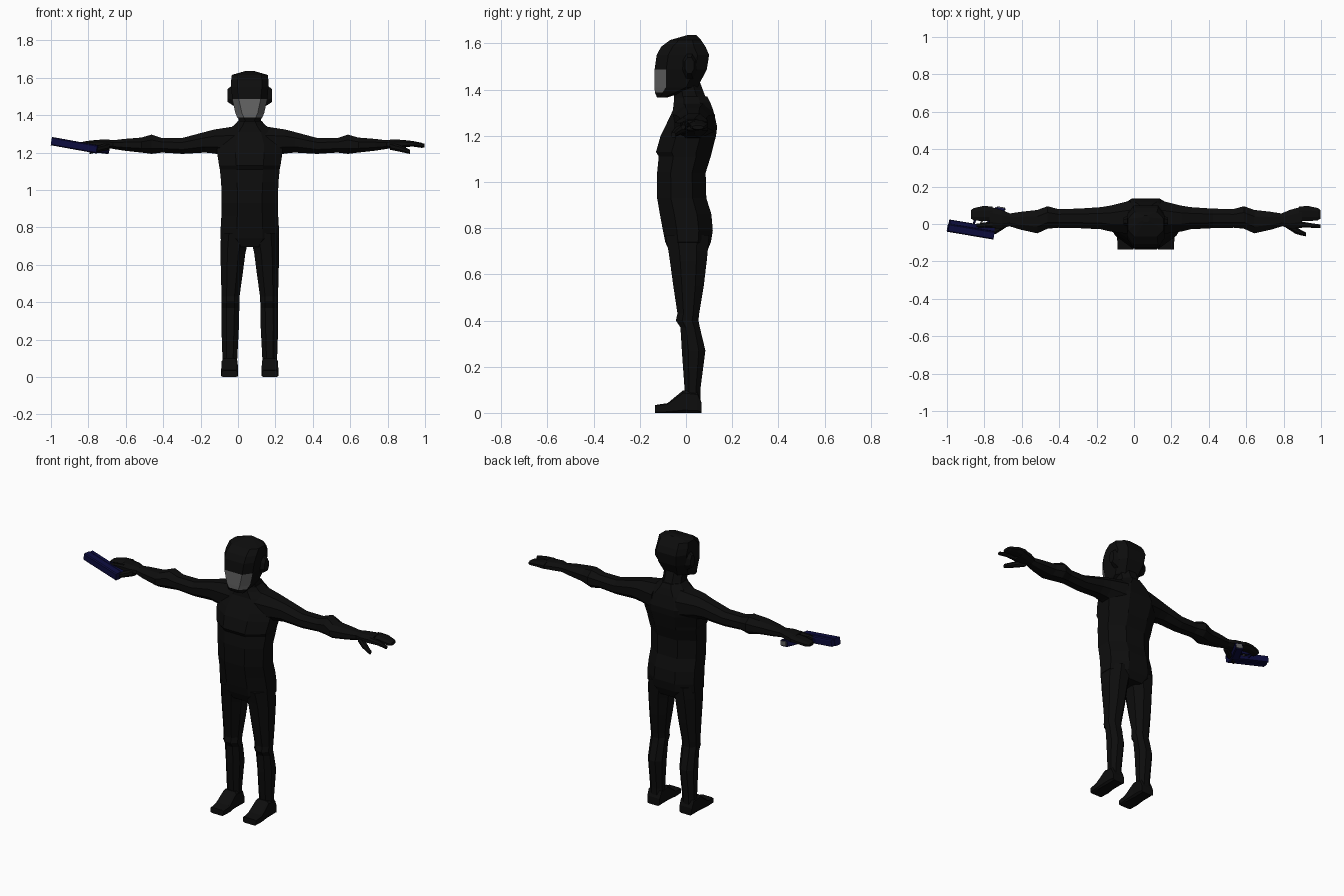
import bpy, bmesh
from mathutils import Matrix, Vector

CX = 0.063  # body centre line


def material(name, r, g, b):
    m = bpy.data.materials.new(name)
    m.diffuse_color = (r, g, b, 1)
    return m


BLACK = material("black suit", 0.004, 0.004, 0.004)
GREY = material("grey", 0.13, 0.13, 0.13)
BLUE = material("dark blue", 0.004, 0.004, 0.05)


def loft(name, sections, axis="z", mat=BLACK, cut=0.28, cut_abs=None, side=1, cx=CX):
    """Skin chamfered rectangles (t, a0, a1, b0, b1) placed along an axis."""
    bm = bmesh.new()
    rings = []
    for t, a0, a1, b0, b1 in sections:
        ca, cb = (a1 - a0) * cut, (b1 - b0) * cut
        if cut_abs:
            ca, cb = min(ca, cut_abs[0]), min(cb, cut_abs[1])
        pts = [(a0 + ca, b0), (a1 - ca, b0), (a1, b0 + cb), (a1, b1 - cb),
               (a1 - ca, b1), (a0 + ca, b1), (a0, b1 - cb), (a0, b0 + cb)]
        ring = []
        for a, b in pts:
            x, y, z = {"z": (a, b, t), "x": (t, a, b), "y": (a, t, b)}[axis]
            ring.append(bm.verts.new((cx + side * x, y, z)))
        rings.append(ring)
    for r, s in zip(rings, rings[1:]):
        for i in range(8):
            j = (i + 1) % 8
            bm.faces.new((r[i], r[j], s[j], s[i]))
    bm.faces.new(rings[0])
    bm.faces.new(rings[-1])
    bmesh.ops.recalc_face_normals(bm, faces=bm.faces)
    me = bpy.data.meshes.new(name)
    bm.to_mesh(me)
    bm.free()
    me.materials.append(mat)
    ob = bpy.data.objects.new(name, me)
    bpy.context.collection.objects.link(ob)
    return ob


def sym(rows):
    """Rows (z, half width, y0, y1) to symmetric sections."""
    return [(z, -h, h, y0, y1) for z, h, y0, y1 in rows]


# Torso from hips to shoulders
loft("torso", sym([
    (0.695, 0.10, -0.07, 0.09), (0.74, 0.157, -0.09, 0.108), (0.79, 0.156, -0.10, 0.116),
    (0.86, 0.152, -0.113, 0.11), (0.93, 0.150, -0.125, 0.088), (1.04, 0.153, -0.125, 0.085),
    (1.11, 0.160, -0.118, 0.107), (1.13, 0.164, -0.130, 0.112), (1.20, 0.175, -0.11, 0.13),
    (1.24, 0.175, -0.09, 0.135), (1.31, 0.135, -0.057, 0.118), (1.345, 0.085, -0.053, 0.105),
    (1.37, 0.062, -0.05, 0.092)]))

# Neck
loft("neck", sym([(1.34, 0.064, -0.052, 0.1), (1.38, 0.06, -0.052, 0.08), (1.46, 0.06, -0.06, 0.05)]))

# Head, with the lower front facets forming the face mask
head = loft("head", sym([
    (1.365, 0.05, -0.125, -0.085), (1.388, 0.067, -0.135, -0.01), (1.41, 0.077, -0.136, 0.05),
    (1.487, 0.094, -0.136, 0.09), (1.55, 0.10, -0.127, 0.10), (1.585, 0.10, -0.108, 0.085),
    (1.615, 0.096, -0.068, 0.065), (1.637, 0.02, 0.01, 0.045)]), cut_abs=(0.035, 0.05))
head.data.materials.append(GREY)
for f in head.data.polygons:
    if 1.388 < f.center.z < 1.487 and f.center.y < -0.09 and f.normal.y < -0.2:
        f.material_index = 1

for side, word in ((1, "left"), (-1, "right")):
    # Ear cover
    loft(word + "_ear_cover", [(0.08, -0.02, 0.05, 1.445, 1.57), (0.118, -0.005, 0.035, 1.47, 1.54)],
         "x", side=side)
    # Arm from shoulder to wrist
    loft(word + "_arm", [
        (0.08, -0.055, 0.125, 1.17, 1.34), (0.19, -0.04, 0.098, 1.195, 1.323),
        (0.24, -0.028, 0.09, 1.20, 1.31), (0.36, -0.022, 0.082, 1.193, 1.278),
        (0.47, -0.02, 0.08, 1.20, 1.278), (0.525, -0.025, 0.095, 1.193, 1.296),
        (0.58, -0.05, 0.075, 1.20, 1.28), (0.67, -0.03, 0.065, 1.21, 1.273),
        (0.735, -0.01, 0.055, 1.22, 1.265)], "x", side=side)
    # Palm and joined fingers
    loft(word + "_palm", [
        (0.72, -0.008, 0.054, 1.222, 1.266), (0.77, -0.025, 0.075, 1.222, 1.27),
        (0.835, -0.02, 0.093, 1.225, 1.267)], "x", side=side)
    loft(word + "_fingers", [
        (0.82, 0.015, 0.094, 1.228, 1.267), (0.87, 0.015, 0.096, 1.232, 1.262),
        (0.92, 0.02, 0.085, 1.225, 1.252), (0.934, 0.028, 0.075, 1.228, 1.245)], "x", side=side)
    # Index finger and thumb
    loft(word + "_index_finger", [
        (0.82, -0.02, 0.015, 1.23, 1.265), (0.88, -0.02, 0.005, 1.234, 1.259),
        (0.935, -0.021, -0.003, 1.228, 1.247)], "x", side=side)
    loft(word + "_thumb", [
        (0.75, -0.02, 0.02, 1.215, 1.255), (0.80, -0.052, -0.012, 1.205, 1.24),
        (0.835, -0.062, -0.035, 1.197, 1.225), (0.857, -0.066, -0.045, 1.192, 1.215)], "x", side=side)
    # Leg
    loft(word + "_leg", [
        (0.77, 0.005, 0.153, -0.09, 0.10), (0.70, 0.015, 0.157, -0.076, 0.094),
        (0.66, 0.024, 0.157, -0.07, 0.09), (0.55, 0.038, 0.154, -0.055, 0.077),
        (0.43, 0.055, 0.151, -0.037, 0.057), (0.40, 0.056, 0.15, -0.044, 0.054),
        (0.37, 0.056, 0.15, -0.024, 0.06), (0.27, 0.058, 0.152, -0.018, 0.084),
        (0.10, 0.067, 0.146, -0.006, 0.062), (0.02, 0.068, 0.146, -0.006, 0.062)], side=side)
    # Foot
    loft(word + "_foot", [
        (0.067, 0.067, 0.148, 0, 0.045), (0.05, 0.065, 0.15, 0, 0.09),
        (-0.012, 0.066, 0.15, 0, 0.098), (-0.08, 0.062, 0.153, 0, 0.042),
        (-0.135, 0.066, 0.15, 0, 0.034)], "y", cut=0.12, side=side)

# Pistol lying on its side: local x = muzzle direction, local z = top of the pistol
fwd = Vector((-0.25, 0.042, 0.045)).normalized()
lat = Vector((0, 0, 1)).cross(fwd)
lat = fwd.cross(lat).normalized()
up = fwd.cross(lat)
if up.y > 0:
    up = -up
frame = Matrix((fwd, lat, up)).transposed().to_4x4()
frame.translation = Vector((-0.75, -0.05, 1.217))


def pistol_part(name, sections, axis="x", mat=BLUE, cut=0.12):
    ob = loft(name, sections, axis, mat, cut, cx=0)
    ob.data.transform(frame)
    if frame.determinant() < 0:
        ob.data.flip_normals()


pistol_part("pistol_slide", [(0, -0.022, 0.022, -0.01, 0.033), (0.25, -0.022, 0.022, -0.01, 0.033)])
pistol_part("pistol_frame", [(0.0, -0.019, 0.019, -0.034, -0.008), (0.247, -0.019, 0.019, -0.034, -0.008)])
pistol_part("pistol_grip", [(-0.025, 0.0, 0.055, -0.019, 0.019), (-0.14, -0.04, 0.012, -0.019, 0.019)], "z")
pistol_part("pistol_magazine", [(-0.135, -0.033, 0.006, -0.013, 0.013), (-0.146, -0.036, 0.004, -0.013, 0.013)],
            "z", GREY)
# Trigger guard and trigger
pistol_part("trigger_guard_front", [(-0.03, 0.11, 0.12, -0.009, 0.009), (-0.075, 0.105, 0.115, -0.009, 0.009)], "z")
pistol_part("trigger_guard_bottom", [(0.03, -0.009, 0.009, -0.078, -0.07), (0.115, -0.009, 0.009, -0.078, -0.07)])
pistol_part("trigger", [(-0.03, 0.075, 0.085, -0.005, 0.005), (-0.062, 0.068, 0.076, -0.005, 0.005)], "z", GREY)
